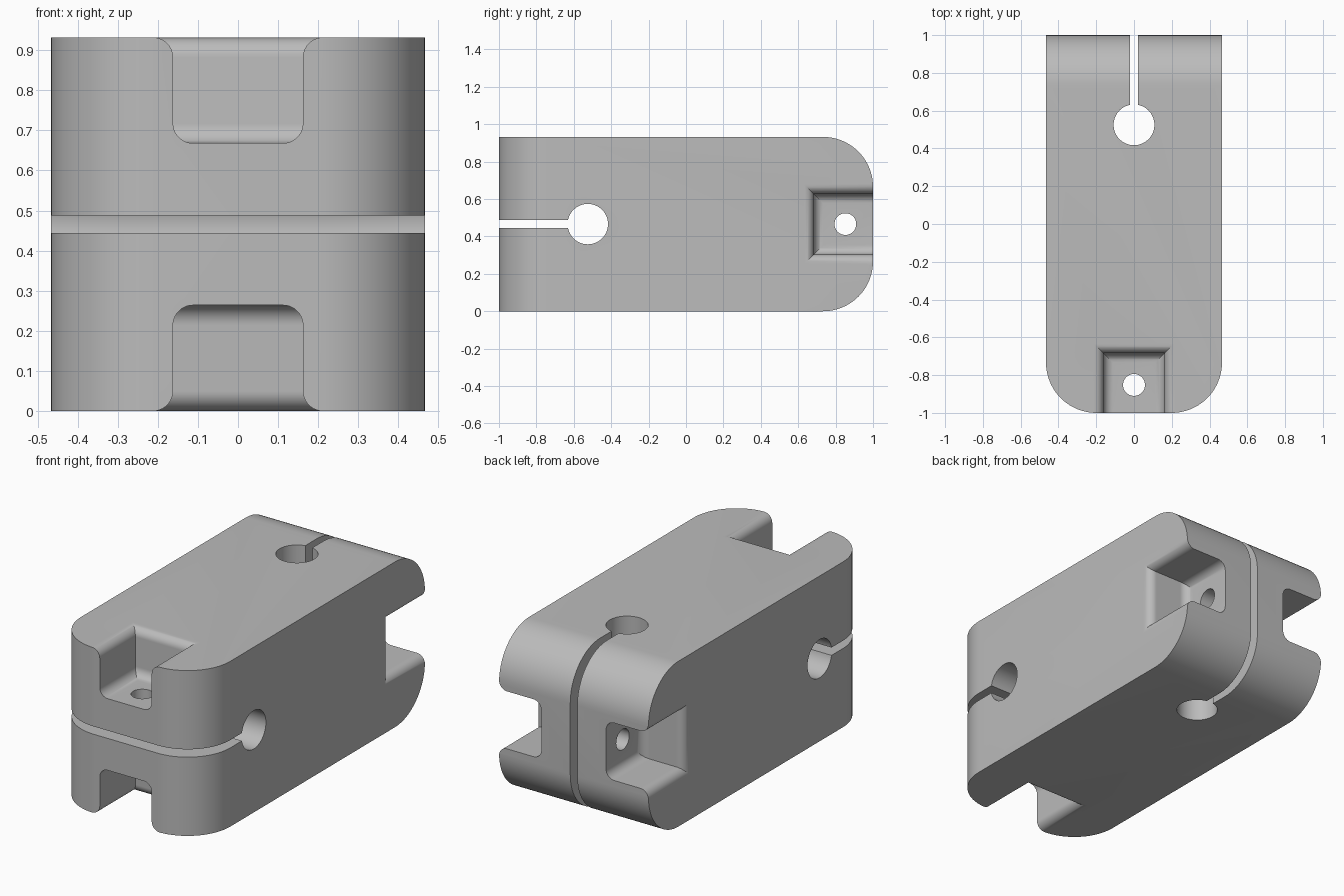
import bpy, bmesh
from math import pi, sin, cos
from mathutils import Matrix

if "Cube" in bpy.data.objects:
    bpy.data.objects.remove(bpy.data.objects["Cube"], do_unlink=True)

HALF = 0.466          # half of the square section
ROUND = 0.267         # radius of the rounded ends
FILLET = 0.05         # radius at pocket floor and rim
POCKET_W, POCKET_BACK, POCKET_FLOOR = 0.162, -0.683, 0.202
CENTRE = Matrix.Translation((0, 0, HALF))

grey = bpy.data.materials.new("plain grey")
grey.use_nodes = True
colour = (0.5, 0.5, 0.5, 1)
grey.diffuse_color = colour
grey.node_tree.nodes["Principled BSDF"].inputs["Base Color"].default_value = colour


def finish(bm, name):
    bmesh.ops.recalc_face_normals(bm, faces=bm.faces)
    mesh = bpy.data.meshes.new(name)
    bm.to_mesh(mesh)
    bm.free()
    mesh.materials.append(grey)
    ob = bpy.data.objects.new(name, mesh)
    bpy.context.collection.objects.link(ob)
    return ob


def box(name, size, centre, place):
    bm = bmesh.new()
    m = place @ Matrix.Translation(centre) @ Matrix.Diagonal((*size, 1))
    bmesh.ops.create_cube(bm, size=1, matrix=m)
    return finish(bm, name)


def cylinder(name, radius, depth, place):
    bm = bmesh.new()
    bmesh.ops.create_cone(bm, cap_ends=True, segments=64, radius1=radius,
                          radius2=radius, depth=depth, matrix=place)
    return finish(bm, name)


def pocket(name, place):
    """Open-fronted recess with a concave floor fillet and a rounded rim."""
    steps = [i * pi / 2 / 10 for i in range(11)]
    profile = [(-FILLET * (1 - sin(a)), POCKET_FLOOR + FILLET * (1 - cos(a))) for a in steps]
    profile += [(FILLET * (1 - cos(a)), HALF - FILLET * (1 - sin(a))) for a in steps]
    profile.append((FILLET, HALF + 0.1))
    bm = bmesh.new()
    rings = []
    for grow, z in profile:
        w, back = POCKET_W + grow, POCKET_BACK + grow
        corners = [(-w, -1.1), (w, -1.1), (w, back), (-w, back)]
        rings.append([bm.verts.new((x, y, z)) for x, y in corners])
    for low, high in zip(rings, rings[1:]):
        for i in range(4):
            j = (i + 1) % 4
            bm.faces.new((low[i], low[j], high[j], high[i]))
    bm.faces.new(rings[0])
    bm.faces.new(rings[-1])
    bm.transform(place)
    return finish(bm, name)


# Block: upright edges rounded at the front, level edges rounded at the back
bm = bmesh.new()
bmesh.ops.create_cube(bm, size=1, matrix=CENTRE @ Matrix.Diagonal((2 * HALF, 2, 2 * HALF, 1)))


def rounded(edge):
    a, b = (v.co for v in edge.verts)
    along = b - a
    return (a.y < 0 and abs(along.z) > 0.5) or (a.y > 0 and abs(along.x) > 0.5)


ends = [e for e in bm.edges if abs(e.verts[0].co.y - e.verts[1].co.y) < 0.1 and rounded(e)]
bmesh.ops.bevel(bm, geom=ends, offset=ROUND, segments=20, profile=0.5, affect='EDGES')
block = finish(bm, "clamp_block")

# Cutters: the back end repeats the front end, turned a quarter about the length
turned = CENTRE @ Matrix.Rotation(pi, 4, 'Z') @ Matrix.Rotation(pi / 2, 4, 'Y')
cutters = []
for end, place in (("front", CENTRE), ("back", turned)):
    cross = Matrix.Translation((0, -0.525, 0)) @ Matrix.Rotation(pi / 2, 4, 'Y')
    screw = Matrix.Translation((0, -0.852, 0))
    flip = Matrix.Rotation(pi, 4, 'Y')
    cutters += [
        pocket(end + "_pocket_cutter_a", place),
        pocket(end + "_pocket_cutter_b", place @ flip),
        cylinder(end + "_bore_cutter", 0.108, 1.2, place @ cross),
        box(end + "_slot_cutter", (1.2, 0.575, 0.044), (0, -0.8125, 0), place),
        cylinder(end + "_screw_hole_cutter", 0.058, 0.7, place @ screw),
    ]

bpy.context.view_layer.objects.active = block
block.select_set(True)
for cutter in cutters:
    cutter.hide_render = True
    cut = block.modifiers.new(cutter.name, 'BOOLEAN')
    cut.operation = 'DIFFERENCE'
    cut.solver = 'EXACT'
    cut.object = cutter
    bpy.ops.object.modifier_apply(modifier=cut.name)
for cutter in cutters:
    bpy.data.objects.remove(cutter, do_unlink=True)

bpy.ops.object.shade_smooth_by_angle(angle=pi / 6)
